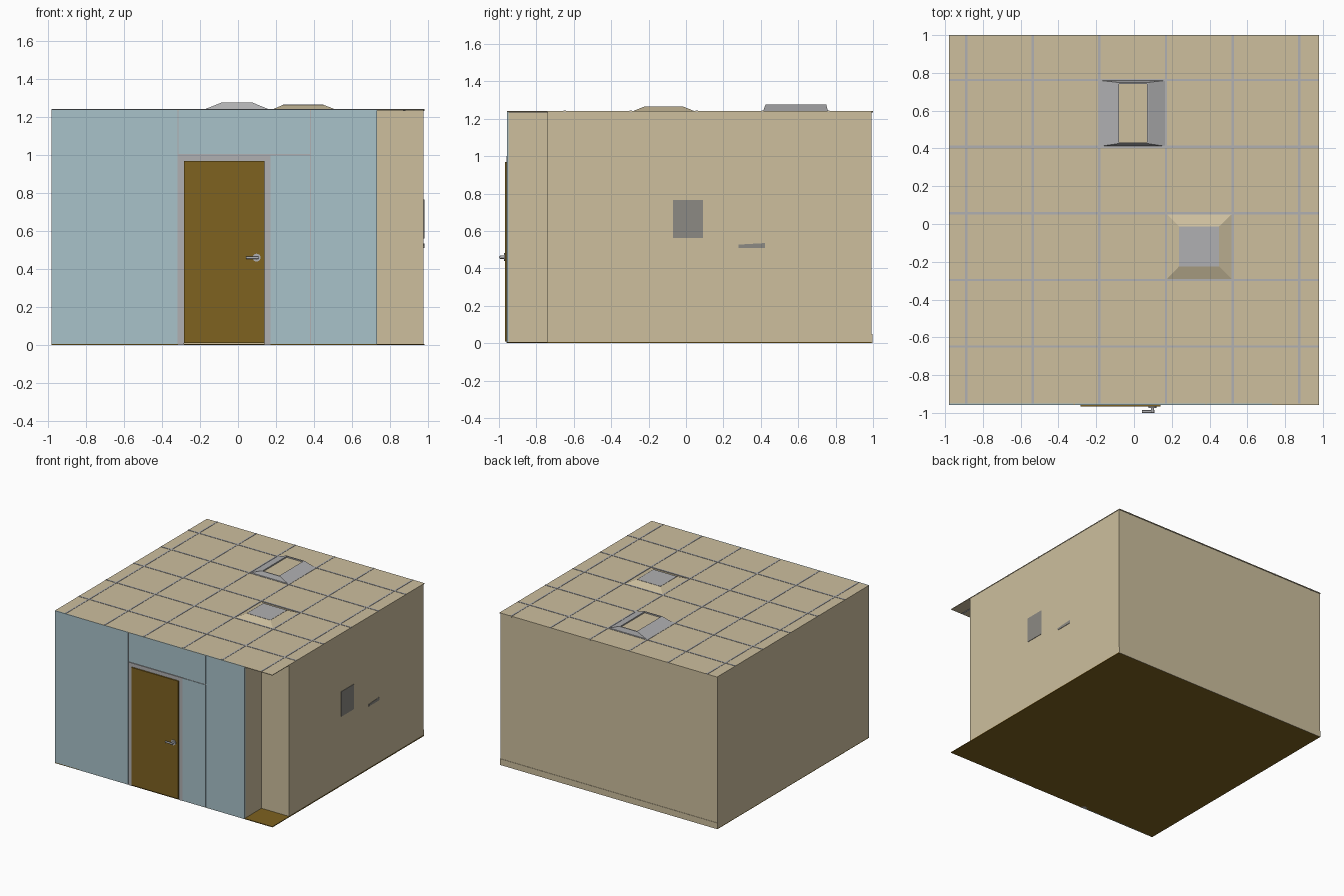
import bpy, bmesh, math
from mathutils import Matrix

if "Cube" in bpy.data.objects:
    bpy.data.objects.remove(bpy.data.objects["Cube"])


def material(name, r, g, b):
    m = bpy.data.materials.new(name)
    m.diffuse_color = [((c / 255 + 0.055) / 1.055) ** 2.4 for c in (r, g, b)] + [1]
    m.use_nodes = True
    m.node_tree.nodes["Principled BSDF"].inputs["Base Color"].default_value = m.diffuse_color
    return m


BEIGE = material("beige", 205, 191, 158)
BLUE = material("pale_blue", 168, 194, 202)
WOOD = material("brown_wood", 126, 98, 32)
GREY = material("light_grey", 176, 176, 178)
DARK = material("dark_grey", 140, 138, 132)


def finish(name, bm, mat):
    bmesh.ops.recalc_face_normals(bm, faces=bm.faces)
    me = bpy.data.meshes.new(name)
    bm.to_mesh(me)
    bm.free()
    ob = bpy.data.objects.new(name, me)
    bpy.context.collection.objects.link(ob)
    me.materials.append(mat)
    return ob


def box(name, x, y, z, mat):
    bm = bmesh.new()
    bmesh.ops.create_cube(bm, size=1)
    for v in bm.verts:
        v.co = [r[0] if c < 0 else r[1] for c, r in zip(v.co, (x, y, z))]
    return finish(name, bm, mat)


def cylinder(name, p, radius, length, axis, mat):
    bm = bmesh.new()
    rot = Matrix.Rotation(math.pi / 2, 4, axis)
    bmesh.ops.create_cone(bm, cap_ends=True, segments=20, radius1=radius,
                          radius2=radius, depth=length,
                          matrix=Matrix.Translation(p) @ rot)
    ob = finish(name, bm, mat)
    for f in ob.data.polygons:
        f.use_smooth = len(f.vertices) == 4
    return ob


def rect(bm, x, y, z):
    return [bm.verts.new((a, b, z)) for a, b in
            ((x[0], y[0]), (x[1], y[0]), (x[1], y[1]), (x[0], y[1]))]


def skirt(bm, lower, upper):
    # Four sides joining two rectangles
    return [bm.faces.new((lower[i], lower[(i + 1) % 4], upper[(i + 1) % 4], upper[i]))
            for i in range(4)]


T = 0.008          # wall thickness
H = 1.235          # wall height
L, R, F, B = -0.98, 0.977, -0.957, 0.993
NX, NY = 0.73, -0.74   # notched corner

# Floor and solid walls around the notched corner
box("floor", (L, 0.98), (F, B), (0, 0.006), WOOD)
box("left_wall", (L, L + T), (F + T, B), (0.006, H), BEIGE)
box("back_wall", (L, R), (B - T, B), (0.006, H), BEIGE)
box("right_wall", (R - T, R), (NY, B), (0.006, H), BEIGE)
box("notch_side_wall", (NX - T, NX), (F + T, NY), (0.006, H), BEIGE)
box("notch_front_wall", (NX - T, R), (NY, NY + T), (0.006, H), BEIGE)
box("back_skirting", (L, R), (B - T, B + 0.003), (0.0, 0.05), BEIGE)

# Glazed front with narrow joints backed by mullions
panels = [("left", L, -0.319, 0, 1.24), ("over_door", -0.313, 0.378, 1.004, 1.24),
          ("side", 0.172, 0.378, 0, 0.998), ("right", 0.384, NX, 0, 1.24)]
for n, x0, x1, z0, z1 in panels:
    box("glass_panel_" + n, (x0, x1), (F, F + T), (z0, z1), BLUE)
for n, x in (("left", -0.316), ("right", 0.381)):
    box("mullion_" + n, (x - 0.015, x + 0.015), (F + 0.004, F + 0.025), (0, H), GREY)
box("transom_bar", (-0.316, 0.381), (F + 0.004, F + 0.025), (0.985, 1.015), GREY)

# Door frame, door leaf and lever handle
for n, x0, x1, z0, z1 in (("left", -0.315, -0.284, 0, 1.0), ("right", 0.14, 0.171, 0, 1.0),
                          ("top", -0.315, 0.171, 0.969, 1.0)):
    box("door_frame_" + n, (x0, x1), (F - 0.002, F + 0.03), (z0, z1), GREY)
box("door", (-0.284, 0.139), (-0.967, F + 0.02), (0.01, 0.968), WOOD)
cylinder("handle_rose", (0.098, -0.97, 0.46), 0.021, 0.008, 'X', GREY)
cylinder("handle_stem", (0.098, -0.981, 0.46), 0.009, 0.028, 'X', GREY)
cylinder("handle_lever", (0.075, -0.993, 0.46), 0.007, 0.065, 'Y', GREY)

# Ceiling slab as tiles between grid bars, leaving openings for the fittings
xs = [-0.888, -0.536, -0.184, 0.170, 0.523, 0.875]
ys = [-0.648, -0.296, 0.057, 0.409, 0.762]
ex, ey = [L] + xs + [0.98], [F] + ys + [1.0]
bm = bmesh.new()
for i in range(len(ex) - 1):
    for j in range(len(ey) - 1):
        if (i, j) in ((3, 4), (4, 2)):
            continue
        lo = rect(bm, ex[i:i + 2], ey[j:j + 2], H)
        hi = rect(bm, ex[i:i + 2], ey[j:j + 2], 1.24)
        skirt(bm, lo, hi)
        bm.faces.new(lo)
        bm.faces.new(hi)
finish("ceiling_tiles", bm, BEIGE)
for i, x in enumerate(xs):
    box(f"grid_bar_y_{i}", (x - 0.006, x + 0.006), (F + T, 1.0), (1.232, 1.242), GREY)
for i, y in enumerate(ys):
    box(f"grid_bar_x_{i}", (L, 0.98), (y - 0.006, y + 0.006), (1.232, 1.2425), GREY)

# Trough light: sloped wings, raised rim and a sunk beige centre
wx, wy = (-0.182, 0.168), (0.411, 0.760)
cx, cy = (-0.08, 0.07), (0.432, 0.742)
bm = bmesh.new()
base, rim = rect(bm, wx, wy, 1.238), rect(bm, (-0.088, 0.078), (0.425, 0.750), 1.275)
lip, well = rect(bm, cx, cy, 1.275), rect(bm, cx, cy, 1.262)
for a, b in ((base, rim), (rim, lip), (lip, well)):
    skirt(bm, a, b)
bm.faces.new(well)
bm.faces.new(base)
finish("trough_light_housing", bm, GREY)
box("trough_light_panel", cx, cy, (1.258, 1.265), BEIGE)

# Air vent: pyramid hood with a grey duct plate
bm = bmesh.new()
base = rect(bm, (0.176, 0.517), (-0.29, 0.051), 1.238)
top = rect(bm, (0.238, 0.45), (-0.225, -0.013), 1.264)
skirt(bm, base, top)
bm.faces.new(top)
bm.faces.new(base)
finish("vent_hood", bm, BEIGE)
box("vent_plate", (0.238, 0.45), (-0.225, -0.013), (1.26, 1.266), GREY)

# Flush wall fittings on the right side
box("wall_panel", (R - T, R + 0.003), (-0.07, 0.092), (0.562, 0.765), DARK)
bar = box("wall_bar", (R - T, R + 0.003), (0.282, 0.422), (0.51, 0.535), DARK)
for v in bar.data.vertices:
    if v.co.y < 0.3 and v.co.z > 0.52:
        v.co.z = 0.527
